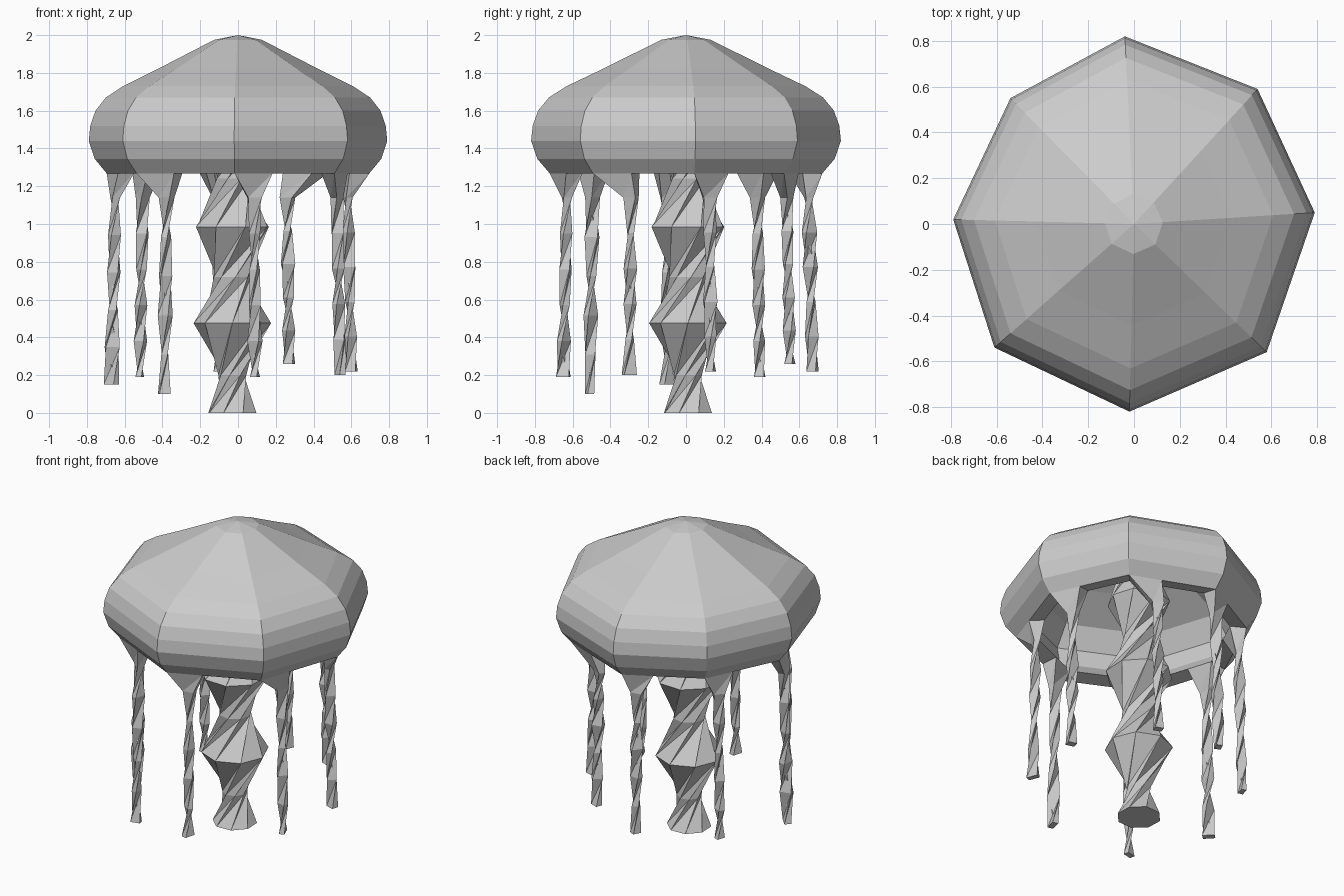
import bpy, random
from math import sin, cos, radians, pi
from mathutils import Vector, Matrix

if "Cube" in bpy.data.objects:
    bpy.data.objects.remove(bpy.data.objects["Cube"])

random.seed(4)

# slightly irregular octagon outline of the bell
CORNERS = [Vector(c) for c in ((.79, .05), (.54, .59), (-.04, .82), (-.54, .55),
                               (-.79, .02), (-.61, -.54), (-.02, -.82), (.58, -.56))]
# bell profile as (scale, z): outer skin down to the rim, then inner skin back up
OUTER = [(.16, 1.975), (.54, 1.82), (.77, 1.73), (.885, 1.67), (.955, 1.60),
         (.99, 1.52), (1, 1.44), (.96, 1.345), (.88, 1.268)]
INNER = [(.75, 1.285), (.87, 1.38), (.90, 1.50), (.80, 1.63), (.53, 1.76), (.15, 1.91)]


def make(name, verts, faces):
    mesh = bpy.data.meshes.new(name)
    mesh.from_pydata([tuple(v) for v in verts], [], faces)
    mesh.update()
    obj = bpy.data.objects.new(name, mesh)
    bpy.context.collection.objects.link(obj)
    return obj


def bell_ring(scale, z):
    """Each corner followed by a point part-way along the next edge."""
    ring = []
    for i, c in enumerate(CORNERS):
        for p in (c, c.lerp(CORNERS[(i + 1) % 8], .38)):
            ring.append(Vector((p.x * scale, p.y * scale, z)))
    return ring


def skin(name, rings, cap_start=False):
    """Joins equal-length rings running downwards, with a cap on the last."""
    n = len(rings[0])
    verts = [v for r in rings for v in r]
    faces = []
    for k in range(len(rings) - 1):
        for i in range(n):
            j = (i + 1) % n
            a, b, c, d = k * n + i, k * n + j, (k + 1) * n + j, (k + 1) * n + i
            faces += [(a, d, b), (b, d, c)]
    faces.append(tuple(reversed(range(len(verts) - n, len(verts)))))
    if cap_start:
        faces.append(tuple(range(n)))
    return make(name, verts, faces)


# bell: hollow, with openings in the rim where the tentacles flow out
rings = [bell_ring(s, z) for s, z in OUTER + INNER]
verts = [v for r in rings for v in r]
faces = []
for k in range(len(rings) - 1):
    for i in range(16):
        if k == len(OUTER) - 1 and i % 2 == 0:
            continue
        j = (i + 1) % 16
        faces.append((k * 16 + i, (k + 1) * 16 + i, (k + 1) * 16 + j, k * 16 + j))
top, ceiling = len(verts), len(verts) + 1
verts += [Vector((0, 0, 2)), Vector((0, 0, 1.93))]
last = (len(rings) - 1) * 16
for i in range(16):
    j = (i + 1) % 16
    faces += [(top, i, j), (ceiling, last + j, last + i)]
make("bell", verts, faces)

# tentacles: funnel from the rim into a twisted flat ribbon; (tip x, tip y, tip z)
TIPS = [(.60, .13, .22), (.27, .55, .26), (-.10, .67, .22), (-.52, .39, .19),
        (-.67, -.10, .15), (-.39, -.51, .10), (.09, -.65, .19), (.54, -.30, .20)]
outer_rim, inner_rim = bell_ring(*OUTER[-1]), bell_ring(*INNER[0])
STEPS = 6
for t, (x, y, tip_z) in enumerate(TIPS):
    i, j = 2 * t, 2 * t + 1
    tip = Vector((x, y, tip_z))
    start = Vector((x * .97, y * .97, 1.14))
    facing = math_angle = Vector((1, 0)).angle_signed(Vector((x, y))) * -1
    loops = [[outer_rim[j], outer_rim[i], inner_rim[i], inner_rim[j]]]
    loops[0] = [loops[0][k] for k in (0, 3, 2, 1)]
    turn = 0
    for s in range(STEPS):
        p = start.lerp(tip, s / (STEPS - 1))
        w = .036 if s == 0 else random.uniform(.026, .038)
        d = random.uniform(.016, .022)
        spin = Matrix.Rotation(facing + turn, 3, 'Z')
        loops.append([p + spin @ Vector((a * d, b * w, 0))
                      for a, b in ((1, 1), (-1, 1), (-1, -1), (1, -1))])
        turn -= radians(random.uniform(50, 80))
    skin("tentacle_%d" % (t + 1), loops)

# central arm: twisted octagonal column of bulges; (radius, z, twist)
ARM = [(.12, 1.90, 300), (.19, 1.48, 220), (.095, 1.24, 165), (.205, .985, 110),
       (.10, .72, 55), (.205, .475, 0), (.075, .20, -55), (.135, 0, -110)]
arm = []
for r, z, a in ARM:
    arm.append([Vector((-.03 + r * cos(radians(a) + k * pi / 4),
                        .01 + r * sin(radians(a) + k * pi / 4), z)) for k in range(8)])
skin("central_arm", arm, cap_start=True)
